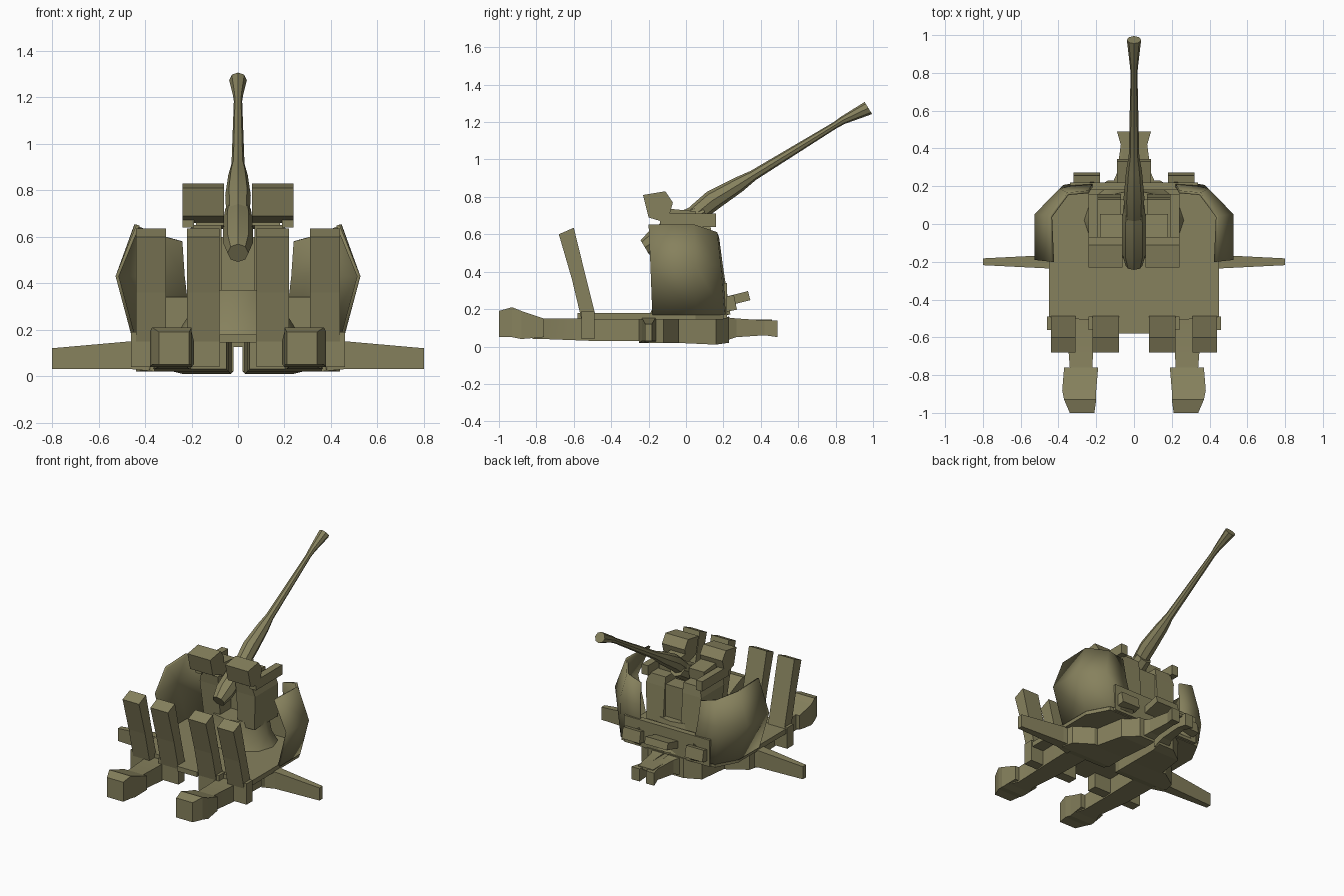
import bpy, bmesh, math
from mathutils import Vector, Matrix

if "Cube" in bpy.data.objects:
    bpy.data.objects.remove(bpy.data.objects["Cube"])

olive = bpy.data.materials.new("olive_paint")
olive.diffuse_color = (0.24, 0.22, 0.11, 1)
olive.use_nodes = True
olive.node_tree.nodes["Principled BSDF"].inputs["Base Color"].default_value = olive.diffuse_color


def finish(name, bm, smooth=None):
    bmesh.ops.recalc_face_normals(bm, faces=bm.faces)
    me = bpy.data.meshes.new(name)
    bm.to_mesh(me)
    bm.free()
    me.materials.append(olive)
    ob = bpy.data.objects.new(name, me)
    bpy.context.collection.objects.link(ob)
    if smooth:
        bpy.ops.object.select_all(action='DESELECT')
        ob.select_set(True)
        bpy.context.view_layer.objects.active = ob
        bpy.ops.object.shade_smooth_by_angle(angle=math.radians(smooth))
    return ob


def mirror(ob):
    m = ob.modifiers.new("mirror", 'MIRROR')
    m.use_axis[0] = True
    return ob


def solid(name, rings, smooth=None):
    """Join matching closed rings of points and cap both ends."""
    bm = bmesh.new()
    vs = [[bm.verts.new(p) for p in r] for r in rings]
    n = len(rings[0])
    for a, b in zip(vs, vs[1:]):
        for i in range(n):
            bm.faces.new((a[i], a[(i + 1) % n], b[(i + 1) % n], b[i]))
    bm.faces.new(vs[0])
    bm.faces.new(vs[-1])
    return finish(name, bm, smooth)


def box(name, x, y, z, tilt=0):
    bm = bmesh.new()
    c = Vector(((x[0] + x[1]) / 2, (y[0] + y[1]) / 2, (z[0] + z[1]) / 2))
    size = (x[1] - x[0], y[1] - y[0], z[1] - z[0], 1)
    bmesh.ops.create_cube(bm, size=1, matrix=Matrix.Translation(c)
                          @ Matrix.Rotation(tilt, 4, 'X') @ Matrix.Diagonal(size))
    return finish(name, bm)


def beam_y(name, sections, smooth=None):
    """Rectangular beam along y: (y, x0, x1, z0, z1) per section."""
    return solid(name, [[(a, y, c), (b, y, c), (b, y, d), (a, y, d)]
                        for y, a, b, c, d in sections], smooth)


def tube(name, stations, sides=8):
    """Round tube through (y, z, radius) stations in the x = 0 plane."""
    d = Vector((0, stations[-1][0] - stations[0][0], stations[-1][1] - stations[0][1])).normalized()
    up = Vector((1, 0, 0)).cross(d)
    rings = []
    for y, z, r in stations:
        rings.append([Vector((0, y, z)) + r * (math.cos(t) * Vector((1, 0, 0)) + math.sin(t) * up)
                      for t in (2 * math.pi * i / sides for i in range(sides))])
    return solid(name, rings, 40)


# Platform floor, dropping to a thin edge under the shield
solid("platform", [[(-.45, -.5, z), (-.08, -.51, z), (-.08, -.58, z), (.08, -.58, z), (.08, -.51, z),
                    (.45, -.5, z), (.45, .05, z), (.37, .2, z), (-.37, .2, z), (-.45, .05, z)]
                   for z in (.145, .18)])

# Chassis: cross beam at the outriggers and a split centre spine
mirror(beam_y("cross_beam", [(-.25, .05, .38, .03, .15), (-.2, .04, .44, .02, .15),
                             (-.12, .04, .42, .02, .15), (-.04, .04, .3, .02, .15)]))
mirror(beam_y("centre_spine", [(-.06, .04, .28, .02, .15), (.16, .03, .24, .01, .15),
                               (.23, .02, .14, .02, .16)]))

# Rear legs with blocky feet
mirror(beam_y("rear_leg", [(-.12, .2, .37, .03, .15), (-.5, .21, .36, .03, .15),
                           (-.76, .22, .34, .04, .15), (-.82, .2, .37, .04, .16)], 40))
mirror(beam_y("rear_foot", [(-.76, .19, .37, .05, .15), (-.88, .2, .38, .04, .19),
                            (-.93, .2, .37, .05, .21), (-1.0, .21, .34, .05, .19)]))

# Front leg: two rails joined on top
mirror(beam_y("front_leg_rail", [(.18, .02, .13, .02, .16), (.27, .02, .09, .05, .15),
                                 (.42, .02, .07, .06, .14), (.49, .025, .09, .05, .14)]))
box("front_leg_cover", (-.06, .06), (.18, .46), (.125, .145))

# Side outriggers
mirror(solid("outrigger", [[(x, -.2 - w, a), (x, -.2 + w, a), (x, -.2 + w, b), (x, -.2 - w, b)]
                           for x, w, a, b in [(.36, .05, .02, .17), (.46, .035, .03, .15),
                                              (.8, .018, .03, .12)]]))

# Four leaning rear posts and the hanging brackets below them
for nm, x0, x1 in (("inner", .08, .22), ("outer", .31, .44)):
    mirror(solid(nm + "_rear_post", [[(x0, a, z), (x1, a, z), (x1, b, z + e), (x0, b, z + e)]
                                     for a, b, z, e in [(-.56, -.48, .15, 0), (-.61, -.535, .36, .01),
                                                        (-.68, -.6, .60, .035)]]))
    mirror(box(nm + "_post_bracket", (x0, x1 + .02), (-.56, -.49), (.04, .19)))

# Curved shield wings, drawn as three rows of points then thickened
rows = [[(.2, .23, .17), (.37, .2, .17), (.45, .05, .17), (.45, -.18, .17)],
        [(.23, .19, .43), (.39, .18, .43), (.52, .05, .43), (.52, -.19, .43)],
        [(.24, .17, .58), (.35, .16, .61), (.44, .04, .65), (.43, -.2, .65)]]
bm = bmesh.new()
grid = [[bm.verts.new(p) for p in r] for r in rows]
for a, b in zip(grid, grid[1:]):
    for i in range(3):
        bm.faces.new((a[i], a[i + 1], b[i + 1], b[i]))
wing = finish("shield_wing", bm, 50)
t = wing.modifiers.new("thickness", 'SOLIDIFY')
t.thickness = .015
t.offset = 0
mirror(wing)

# Low front panel with fittings
box("front_panel", (-.34, .34), (.18, .22), (.15, .34))
mirror(box("front_locker", (.18, .32), (.2, .265), (.19, .27), .2))
box("front_step", (-.09, .09), (.2, .34), (.23, .28), .25)

# Pedestal and gun cradle cheeks
solid("pedestal", [[(r * math.cos(k * math.pi / 6), .02 + .8 * r * math.sin(k * math.pi / 6), z)
                    for k in range(12)] for z, r in [(.17, .27), (.25, .22), (.37, .2)]], 40)
mirror(solid("cradle_cheek", [[(.07, a, z), (w, a, z), (w, b, z), (.07, b, z)]
                              for z, a, b, w in [(.33, -.1, .16, .2), (.58, -.12, .14, .22),
                                                 (.65, -.13, .13, .2)]]))
box("cradle_back", (-.07, .07), (.02, .13), (.34, .6))

# Sight frames either side of the breech: rear box, side arm and lower bracket
mirror(solid("sight_box", [[(x, -.2, .69), (x, -.1, .66), (x, -.07, .77), (x, -.11, .83), (x, -.23, .81)]
                           for x in (.06, .24)]))
mirror(box("sight_arm", (.19, .24), (-.14, .16), (.64, .71)))
mirror(box("loader_bracket", (.06, .18), (-.1, .05), (.64, .73), -.1))

# Breech and barrel
tube("breech", [(-.22, .53, .045), (-.15, .575, .065), (.0, .665, .065), (.1, .72, .055)])
tube("barrel", [(.03, .69, .05), (.14, .78, .055), (.28, .865, .042), (.36, .915, .028),
                (.8, 1.185, .018), (.84, 1.21, .022), (.975, 1.275, .038)])
